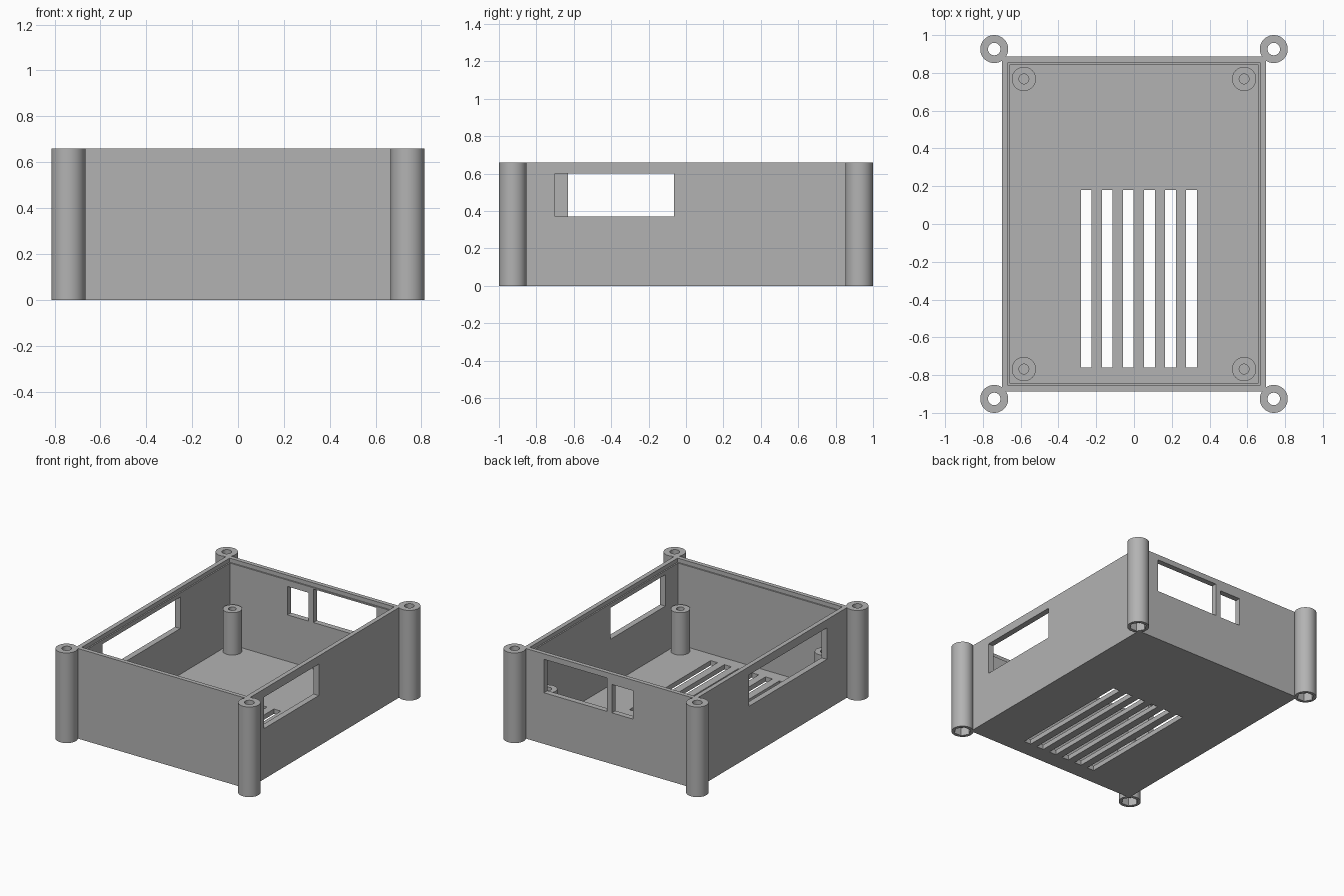
import bpy
import math

if "Cube" in bpy.data.objects:
    bpy.data.objects.remove(bpy.data.objects["Cube"], do_unlink=True)

HEIGHT, FLOOR = 0.66, 0.035
OUT_X, OUT_Y = 0.70, 0.886
IN_X, IN_Y = 0.657, 0.845
LIP = 0.01
CORNERS = [(sx, sy) for sx in (-1, 1) for sy in (-1, 1)]

grey = bpy.data.materials.new("plain grey")
grey.use_nodes = True
colour = (0.45, 0.45, 0.45, 1)
grey.diffuse_color = colour
grey.node_tree.nodes["Principled BSDF"].inputs["Base Color"].default_value = colour


def box(name, x, y, z):
    """Box from (min, max) pairs."""
    mid = [(a + b) / 2 for a, b in (x, y, z)]
    bpy.ops.mesh.primitive_cube_add(size=1, location=mid)
    ob = bpy.context.object
    ob.name = name
    ob.scale = [b - a for a, b in (x, y, z)]
    bpy.ops.object.transform_apply(location=True, rotation=True, scale=True)
    return ob


def rod(name, x, y, radius, z, sides=48):
    """Upright cylinder or prism with one corner on the x axis."""
    bpy.ops.mesh.primitive_cylinder_add(
        vertices=sides, radius=radius, depth=z[1] - z[0],
        location=(x, y, sum(z) / 2), rotation=(0, 0, math.pi / 2))
    ob = bpy.context.object
    ob.name = name
    bpy.ops.object.transform_apply(location=True, rotation=True, scale=True)
    return ob


def combine(body, other, operation):
    """Apply a boolean and discard the second object."""
    other.hide_render = True
    mod = body.modifiers.new("combine", 'BOOLEAN')
    mod.operation = operation
    mod.solver = 'EXACT'
    mod.object = other
    bpy.context.view_layer.objects.active = body
    bpy.ops.object.modifier_apply(modifier=mod.name)
    bpy.data.objects.remove(other, do_unlink=True)


def finish(ob):
    ob.data.materials.clear()
    ob.data.materials.append(grey)
    bpy.ops.object.select_all(action='DESELECT')
    ob.select_set(True)
    bpy.context.view_layer.objects.active = ob
    bpy.ops.object.shade_smooth_by_angle(angle=math.radians(30))


# Outer block with corner posts
case = box("enclosure_case", (-OUT_X, OUT_X), (-OUT_Y, OUT_Y), (0, HEIGHT))
for sx, sy in CORNERS:
    combine(case, rod("corner_post", sx * 0.74, sy * 0.926, 0.074, (0, HEIGHT)), 'UNION')

# Cavity and the stepped lip at the rim
cuts = [
    box("cavity", (-IN_X, IN_X), (-IN_Y, IN_Y), (FLOOR, 1)),
    box("lid_step", (-IN_X - LIP, IN_X + LIP), (-IN_Y - LIP, IN_Y + LIP), (0.63, 1)),
    # Wall openings
    box("left_window", (0.6, 0.8), (-0.70, -0.065), (0.37, 0.60)),
    box("right_window", (-0.8, -0.6), (-0.63, 0.27), (0.37, 0.60)),
    box("back_wide_window", (0.02, 0.53), (0.8, 1), (0.375, 0.62)),
    box("back_small_window", (-0.19, -0.02), (0.8, 1), (0.375, 0.583)),
]
# Floor vents
for i in range(6):
    x = -0.28 + 0.1113 * i
    cuts.append(box("vent", (x, x + 0.056), (-0.76, 0.18), (-0.1, 0.1)))
# Bolt holes and hexagonal nut pockets
for sx, sy in CORNERS:
    cuts.append(rod("bolt_hole", sx * 0.74, sy * 0.926, 0.033, (-0.1, 1)))
    cuts.append(rod("nut_pocket", sx * 0.74, sy * 0.926, 0.058, (-0.1, 0.06), 6))
for cutter in cuts:
    combine(case, cutter, 'DIFFERENCE')
finish(case)

# Standoffs with blind screw holes
for sx, sy in CORNERS:
    x, y = sx * 0.583, sy * 0.768
    side = ("back" if sy > 0 else "front") + ("_left" if sx > 0 else "_right")
    standoff = rod(side + "_standoff", x, y, 0.064, (FLOOR - 0.01, 0.345))
    combine(standoff, rod("screw_hole", x, y, 0.026, (FLOOR + 0.005, 1)), 'DIFFERENCE')
    finish(standoff)
